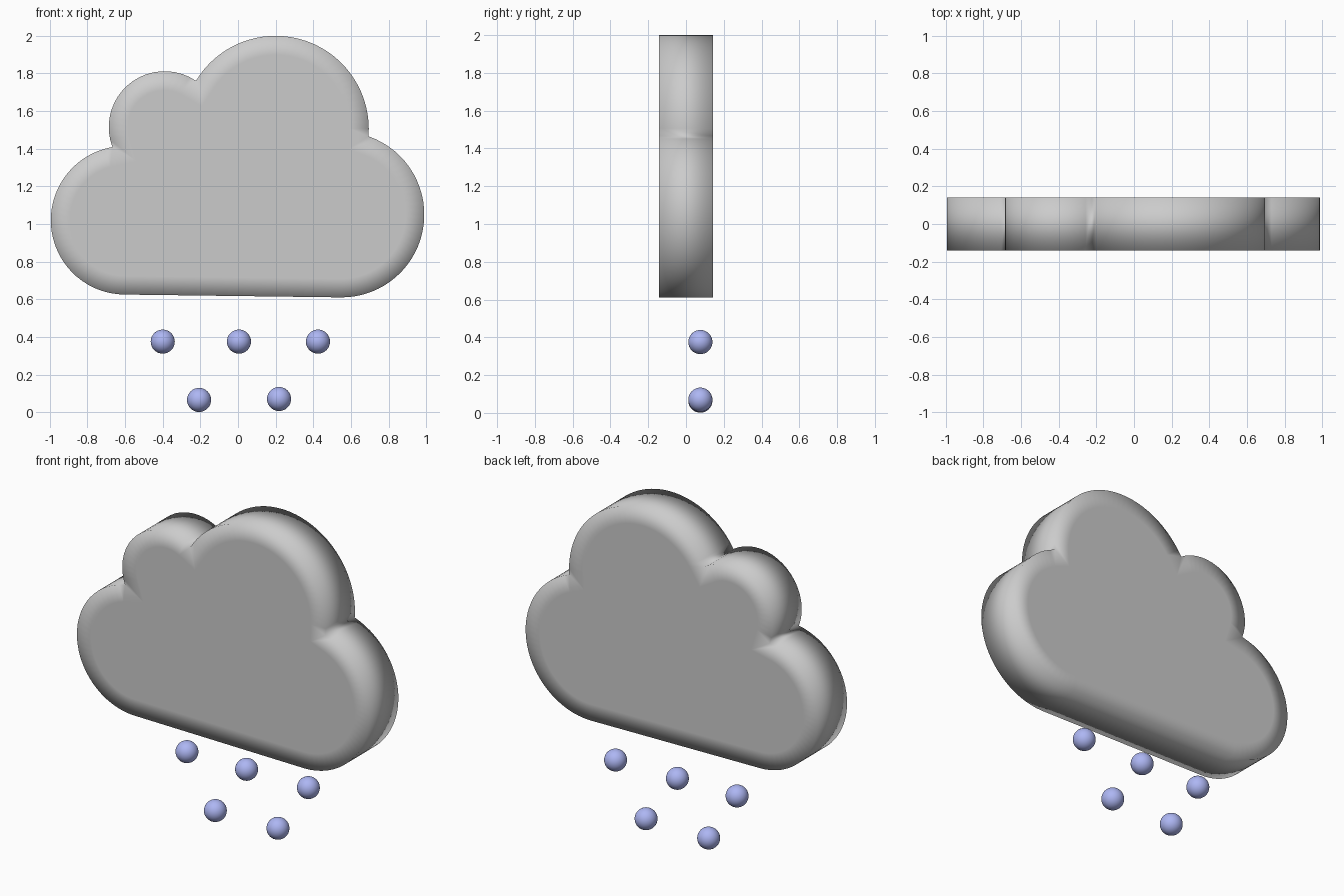
import bpy, bmesh, math

if "Cube" in bpy.data.objects:
    bpy.data.objects.remove(bpy.data.objects["Cube"])

HALF_DEPTH = 0.142
RIM = 0.1

# lobes of the cloud, counter-clockwise from lower right: centre x, centre z, radius
LOBES = [(0.55, 1.05, 0.44), (0.20, 1.505, 0.495), (-0.39, 1.515, 0.297), (-0.60, 1.02, 0.395)]


def meet(a, b):
    """Outer crossing point of two lobe circles."""
    dx, dz = b[0] - a[0], b[1] - a[1]
    d = math.hypot(dx, dz)
    t = (d * d + a[2] ** 2 - b[2] ** 2) / (2 * d)
    h = math.sqrt(a[2] ** 2 - t * t)
    return (a[0] + (t * dx + h * dz) / d, a[1] + (t * dz - h * dx) / d)


def outline():
    joints = [(0.55, 0.61)] + [meet(a, b) for a, b in zip(LOBES, LOBES[1:])] + [(-0.60, 0.625)]
    pts = []
    for i, (cx, cz, r) in enumerate(LOBES):
        p, q = joints[i], joints[i + 1]
        a0 = math.atan2(p[1] - cz, p[0] - cx)
        sweep = (math.atan2(q[1] - cz, q[0] - cx) - a0) % math.tau
        n = max(8, round(sweep * r / 0.04))
        last = n + 1 if i == len(LOBES) - 1 else n
        pts += [(cx + r * math.cos(a0 + sweep * k / n), cz + r * math.sin(a0 + sweep * k / n))
                for k in range(last)]
    # subdivide the flat underside
    a, b = pts[-1], pts[0]
    pts += [(a[0] + (b[0] - a[0]) * k / 16, a[1] + (b[1] - a[1]) * k / 16) for k in range(1, 16)]
    return pts


def finish(bm, name, material=None):
    for f in bm.faces:
        f.smooth = True
    mesh = bpy.data.meshes.new(name)
    bm.to_mesh(mesh)
    bm.free()
    obj = bpy.data.objects.new(name, mesh)
    if material:
        mesh.materials.append(material)
    bpy.context.collection.objects.link(obj)
    return obj


# cloud: extruded outline with a softly shaded rim on both faces
bm = bmesh.new()
front = [bm.verts.new((x, -HALF_DEPTH, z)) for x, z in outline()]
back = [bm.verts.new((v.co.x, HALF_DEPTH, v.co.z)) for v in front]
caps = [bm.faces.new(front), bm.faces.new(back[::-1])]
n = len(front)
for i in range(n):
    j = (i + 1) % n
    bm.faces.new((front[j], front[i], back[i], back[j]))
bmesh.ops.recalc_face_normals(bm, faces=bm.faces)
for cap in caps:
    bmesh.ops.inset_region(bm, faces=[cap], thickness=RIM, use_even_offset=True)
finish(bm, "cloud")

# raindrops: two staggered rows of small spheres
blue = bpy.data.materials.new("rain_blue")
blue.diffuse_color = (0.42, 0.47, 0.9, 1)
blue.use_nodes = True
blue.node_tree.nodes["Principled BSDF"].inputs["Base Color"].default_value = blue.diffuse_color
DROPS = [(-0.40, 0.375), (0.005, 0.375), (0.425, 0.375), (-0.207, 0.065), (0.218, 0.07)]
for i, (x, z) in enumerate(DROPS):
    bm = bmesh.new()
    bmesh.ops.create_uvsphere(bm, u_segments=32, v_segments=16, radius=0.064)
    finish(bm, f"raindrop_{i + 1}", blue).location = (x, 0.076, z)
